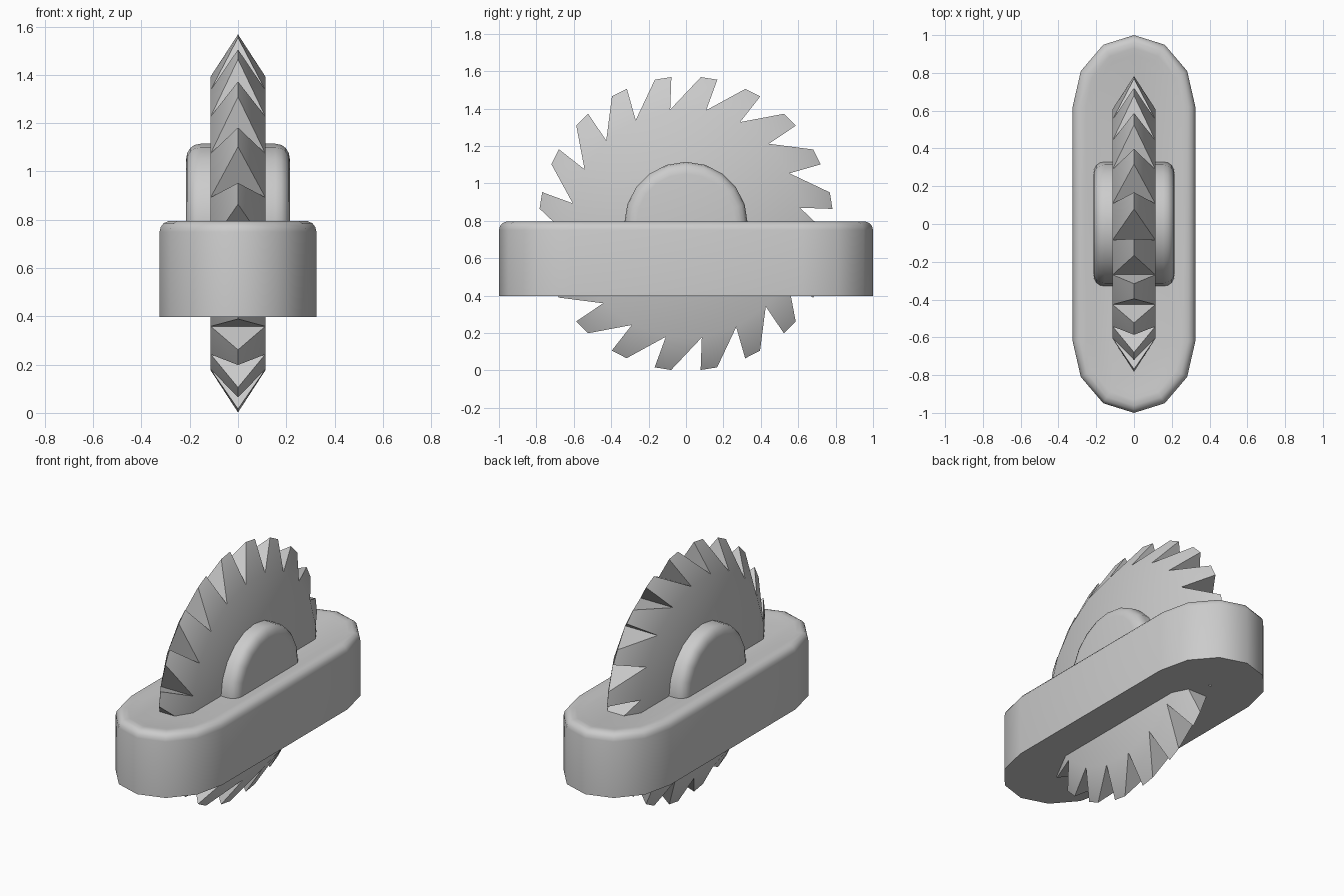
import bpy, bmesh, math

if "Cube" in bpy.data.objects:
    bpy.data.objects.remove(bpy.data.objects["Cube"])

CZ = 0.785  # height of the blade axle


def finish(name, bm, angle):
    bmesh.ops.recalc_face_normals(bm, faces=bm.faces)
    me = bpy.data.meshes.new(name)
    bm.to_mesh(me)
    bm.free()
    ob = bpy.data.objects.new(name, me)
    bpy.context.collection.objects.link(ob)
    bpy.ops.object.select_all(action='DESELECT')
    ob.select_set(True)
    bpy.context.view_layer.objects.active = ob
    bpy.ops.object.shade_smooth_by_angle(angle=math.radians(angle))
    return ob


def loft(name, rings, angle):
    """Skin a stack of equal rings and cap both ends."""
    bm = bmesh.new()
    vr = [[bm.verts.new(p) for p in ring] for ring in rings]
    n = len(vr[0])
    for a, b in zip(vr, vr[1:]):
        for i in range(n):
            j = (i + 1) % n
            bm.faces.new((a[i], a[j], b[j], b[i]))
    bm.faces.new(vr[0])
    bm.faces.new(vr[-1])
    return finish(name, bm, angle)


def polar(x, r, deg):
    a = math.radians(deg)
    return (x, r * math.sin(a), CZ + r * math.cos(a))


# base: elongated block with elliptical ends and a rounded top rim
def outline(inset, z):
    pts = []
    for s in (1, -1):
        for k in range(7):
            a = math.radians(-90 + 30 * k)
            pts.append((s * (0.325 - inset) * math.sin(a),
                        s * (0.62 + (0.38 - inset) * math.cos(a)), z))
    return pts


rim = [(0, 0.398), (0, 0.75), (0.005, 0.770), (0.017, 0.786),
       (0.038, 0.795), (0.07, 0.795), (0.105, 0.788)]
loft("base", [outline(i, z) for i, z in rim], 40)

# hub: short rounded cylinder along the axle
hub = [(0.215, 0.265), (0.211, 0.290), (0.198, 0.312), (0.180, 0.325), (0.155, 0.330)]
hub += [(-x, r) for x, r in reversed(hub)]
loft("hub", [[polar(x, r, 18 * k) for k in range(20)] for x, r in hub], 40)

# saw blade: flat disc whose hooked teeth narrow to a central ridge
N, STEP, HALF = 20, 18, 0.113
bm = bmesh.new()
left, right, tip_a, tip_b = [], [], [], []
for k in range(N):
    left.append(bm.verts.new(polar(-HALF, 0.615, STEP * k - 7.9)))
    right.append(bm.verts.new(polar(HALF, 0.615, STEP * k - 7.9)))
    tip_a.append(bm.verts.new(polar(0, 0.787, STEP * k + 5.8)))
    tip_b.append(bm.verts.new(polar(0, 0.787, STEP * k + 12.3)))
bm.faces.new(left)
bm.faces.new(right)
for k in range(N):
    j = (k + 1) % N
    for side in (left, right):
        bm.faces.new((side[k], tip_a[k], side[j]))
        bm.faces.new((tip_a[k], tip_b[k], side[j]))
    bm.faces.new((left[k], right[k], tip_a[k]))
    bm.faces.new((left[j], right[j], tip_b[k]))
finish("saw_blade", bm, 48)
